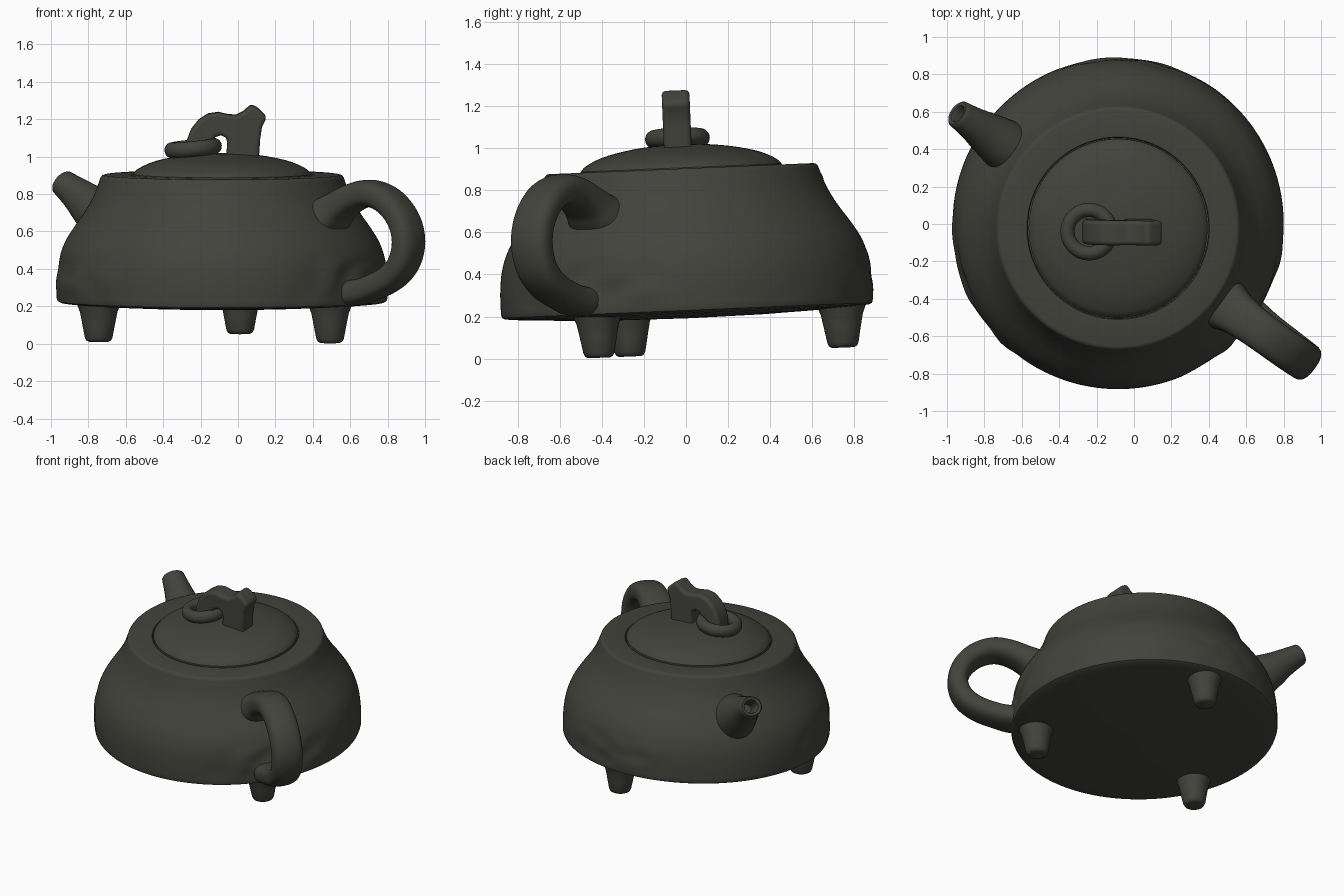
import bpy, bmesh, math
from mathutils import Matrix, Vector, noise

if "Cube" in bpy.data.objects:
    bpy.data.objects.remove(bpy.data.objects["Cube"])

clay = bpy.data.materials.new("dark_olive_clay")
clay.diffuse_color = (0.056, 0.056, 0.046, 1)
clay.use_nodes = True
clay.node_tree.nodes["Principled BSDF"].inputs["Base Color"].default_value = clay.diffuse_color

# the whole pot leans slightly forward
POSE = Matrix.Translation((-0.085, 0.015, 0)) @ Matrix.Rotation(math.radians(2.4), 4, 'X')


def finish(bm, name, matrix=Matrix(), angle=40):
    bmesh.ops.recalc_face_normals(bm, faces=bm.faces)
    me = bpy.data.meshes.new(name)
    bm.to_mesh(me)
    bm.free()
    me.materials.append(clay)
    ob = bpy.data.objects.new(name, me)
    bpy.context.collection.objects.link(ob)
    ob.matrix_world = POSE @ matrix
    bpy.ops.object.select_all(action='DESELECT')
    ob.select_set(True)
    bpy.context.view_layer.objects.active = ob
    bpy.ops.object.shade_smooth_by_angle(angle=math.radians(angle))
    return ob


def smooth_path(pts, n=6):
    """Catmull-Rom through tuples of any length."""
    p = [Vector(q) for q in pts]
    p = [p[0] * 2 - p[1]] + p + [p[-1] * 2 - p[-2]]
    out = []
    for i in range(1, len(p) - 2):
        a, b, c, d = p[i - 1:i + 3]
        for k in range(n):
            t = k / n
            out.append(0.5 * (2 * b + (c - a) * t + (2 * a - 5 * b + 4 * c - d) * t * t
                              + (3 * b - a - 3 * c + d) * t ** 3))
    return out + [p[-2]]


def skin(bm, rings, caps=(True, True)):
    vs = [[bm.verts.new(v) for v in r] for r in rings]
    n = len(vs[0])
    for a, b in zip(vs, vs[1:]):
        for i in range(n):
            j = (i + 1) % n
            bm.faces.new((a[i], a[j], b[j], b[i]))
    for r, cap in zip((vs[0], vs[-1]), caps):
        if cap:
            bm.faces.new(r)


def lathe(name, prof, seg=128, matrix=Matrix(), bump=None):
    bm = bmesh.new()
    rings = []
    for r, z in prof:
        ring = []
        for i in range(seg):
            a = 2 * math.pi * i / seg
            q = r + (bump(a, z) if bump and r > 0.6 else 0)
            ring.append((q * math.cos(a), q * math.sin(a), z))
        rings.append(ring)
    skin(bm, rings)
    return finish(bm, name, matrix)


def sweep(name, pts, turn, power=1.0, bore=False, seg=32):
    """Tube in the radial plane; pts are (radius, height, half width, half thickness)."""
    path = smooth_path(pts)
    rings = []
    for i, p in enumerate(path):
        a, b = path[max(i - 1, 0)], path[min(i + 1, len(path) - 1)]
        t = Vector((b[0] - a[0], 0, b[1] - a[1])).normalized()
        nrm = Vector((-t.z, 0, t.x))
        c = Vector((p[0], 0, p[1]))
        ring = []
        for k in range(seg):
            w = 2 * math.pi * k / seg
            u, v = [math.copysign(abs(s) ** power, s) for s in (math.cos(w), math.sin(w))]
            ring.append(c + Vector((0, p[2] * u, 0)) + nrm * (p[3] * v))
        rings.append(ring)
    if bore:  # rounded lip and pouring hole
        for s, back in ((0.9, -0.008), (0.66, -0.004), (0.58, 0.01), (0.5, 0.12)):
            rings.append([c + (v - c) * s - t * back for v in rings[len(path) - 1]])
    bm = bmesh.new()
    skin(bm, rings)
    return finish(bm, name, Matrix.Rotation(math.radians(turn), 4, 'Z'))


# body with worn, rocky patches low on the wall
def rocky(a, z):
    band = max(0, 1 - ((z - 0.36) / 0.13) ** 2)
    patch = max(0, math.cos(3 * (a - math.radians(-36)))) ** 0.7
    n = noise.noise(Vector((5 * math.cos(a), 5 * math.sin(a), 8 * z)))
    return band * patch * 0.03 * (n - 0.1)


wall = [tuple(p) for p in smooth_path(
    [(0.885, 0.245), (0.884, 0.35), (0.872, 0.45), (0.842, 0.54), (0.794, 0.62),
     (0.738, 0.70), (0.692, 0.78), (0.664, 0.85), (0.65, 0.89)], 5)]
lathe("pot_body", [(0.02, 0.192), (0.35, 0.196), (0.6, 0.205), (0.8, 0.216), (0.865, 0.222),
                   (0.88, 0.23)] + wall +
      [(0.642, 0.90), (0.63, 0.904), (0.488, 0.902), (0.483, 0.896), (0.483, 0.86), (0.02, 0.86)],
      192, bump=rocky)

# domed lid sitting in the rim
dome = [tuple(p) for p in smooth_path(
    [(0.478, 0.908), (0.45, 0.935), (0.37, 0.972), (0.25, 1.0), (0.12, 1.016), (0.01, 1.02)], 4)]
lathe("lid", [(0.01, 0.865), (0.478, 0.865)] + dome)

# three tapered feet
for i, (deg, rad) in enumerate(((-36.5, 0.718), (82.5, 0.74), (203, 0.717))):
    a = math.radians(deg)
    lathe(f"foot_{i + 1}",
          [(0.01, 0.022), (0.052, 0.022), (0.066, 0.029), (0.074, 0.045), (0.088, 0.12),
           (0.1, 0.18), (0.118, 0.228)], 40,
          Matrix.Translation((rad * math.cos(a), rad * math.sin(a), 0)))

# loop handle and spout on opposite sides
sweep("handle", [(0.65, 0.67, 0.17, 0.13), (0.715, 0.708, 0.142, 0.105), (0.78, 0.755, 0.12, 0.084),
                 (0.88, 0.808, 0.108, 0.075), (0.99, 0.828, 0.104, 0.072), (1.11, 0.785, 0.104, 0.07),
                 (1.2, 0.69, 0.104, 0.068), (1.232, 0.575, 0.104, 0.068), (1.2, 0.46, 0.102, 0.068),
                 (1.11, 0.375, 0.102, 0.068), (0.98, 0.32, 0.105, 0.068), (0.88, 0.295, 0.115, 0.07),
                 (0.76, 0.29, 0.12, 0.06)],
      -36, power=0.75)
sweep("spout", [(0.66, 0.585, 0.15, 0.18), (0.76, 0.65, 0.137, 0.155), (0.86, 0.713, 0.115, 0.12),
                (0.95, 0.775, 0.092, 0.092), (1.05, 0.838, 0.075, 0.07)], 144.5, bore=True)

# bridge-shaped knob cut from a slab
outline = [(-0.19, 0.98), (-0.192, 1.08), (-0.165, 1.15), (-0.125, 1.2), (-0.075, 1.232), (-0.02, 1.24),
           (0.03, 1.228), (0.075, 1.225), (0.115, 1.245), (0.155, 1.284), (0.19, 1.262), (0.24, 1.215),
           (0.213, 1.16), (0.204, 1.1), (0.196, 0.98), (0.02, 0.98), (0.028, 1.08), (0.02, 1.105),
           (-0.005, 1.118), (-0.035, 1.108), (-0.06, 1.075), (-0.072, 0.98)]
bm = bmesh.new()
face = bm.faces.new([bm.verts.new((x, -0.066, z)) for x, z in outline])
new = bmesh.ops.extrude_face_region(bm, geom=[face])["geom"]
bmesh.ops.translate(bm, verts=[g for g in new if isinstance(g, bmesh.types.BMVert)], vec=(0, 0.132, 0))
knob = finish(bm, "bridge_knob", Matrix.Translation((0, -0.012, 0)), angle=50)
bev = knob.modifiers.new("soft_edges", 'BEVEL')
bev.width, bev.segments, bev.limit_method, bev.angle_limit = 0.022, 4, 'ANGLE', math.radians(60)

# loose ring hanging through the knob
N, M, R, T = 64, 20, 0.116, 0.038
bm = bmesh.new()
rings = []
for i in range(N + 1):
    a = 2 * math.pi * i / N
    rings.append([((R + T * math.cos(b)) * math.cos(a), (R + T * math.cos(b)) * math.sin(a),
                   1.1 * T * math.sin(b)) for b in (2 * math.pi * k / M for k in range(M))])
skin(bm, rings, (False, False))
bmesh.ops.remove_doubles(bm, verts=bm.verts, dist=1e-5)
finish(bm, "knob_ring", Matrix.Translation((-0.155, -0.012, 1.047)) @ Matrix.Rotation(-0.1, 4, 'Y'))
